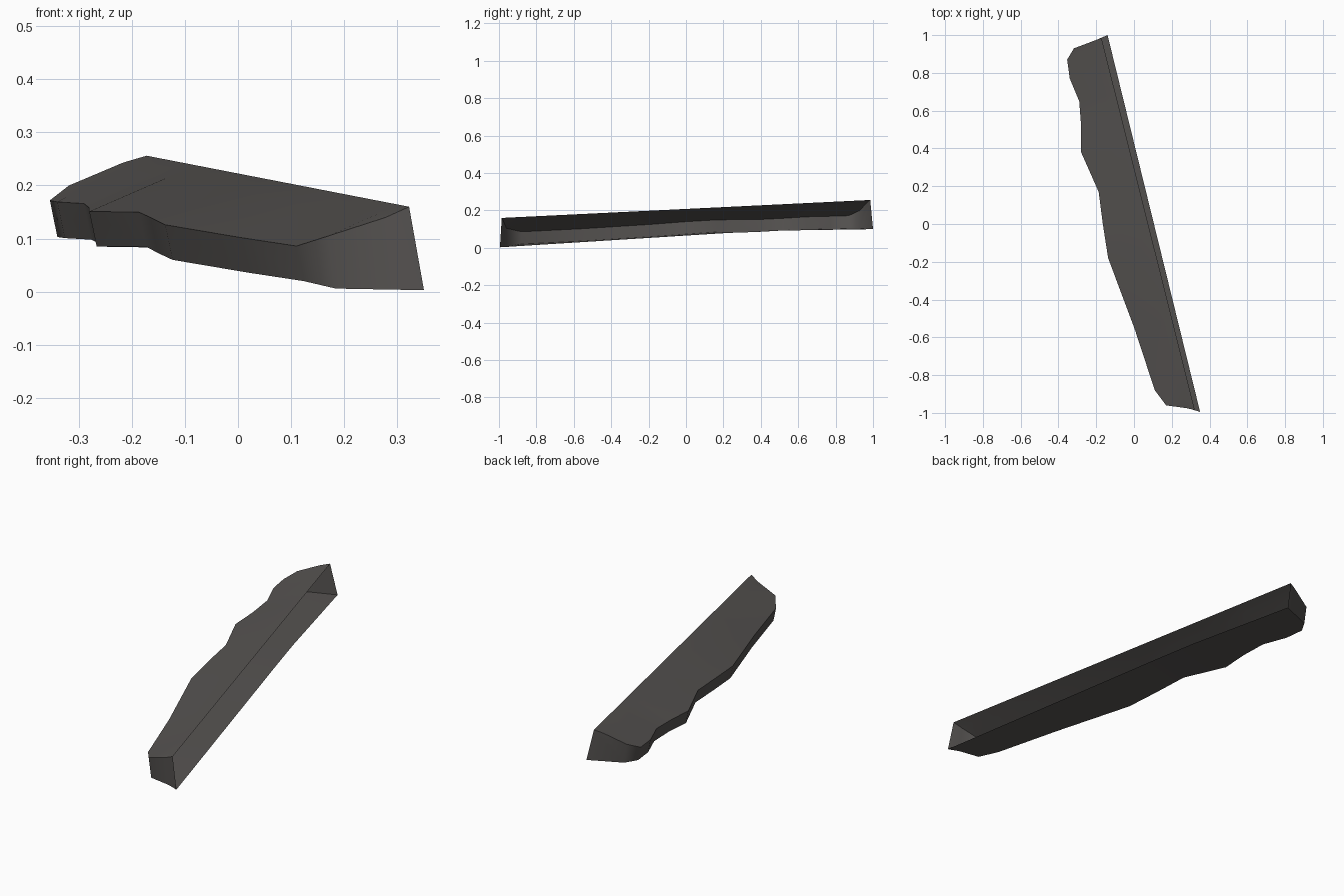
import bpy, bmesh, math
from mathutils import Vector

cube = bpy.data.objects.get("Cube")
if cube:
    bpy.data.objects.remove(cube, do_unlink=True)

mat = bpy.data.materials.new("dark stone")
mat.use_nodes = True
colour = (0.09, 0.084, 0.08, 1)
mat.diffuse_color = colour
bsdf = mat.node_tree.nodes["Principled BSDF"]
bsdf.inputs["Base Color"].default_value = colour
bsdf.inputs["Roughness"].default_value = 0.9

# Straight open side: ends of its upper and lower rims
top_a, top_b = Vector((0.322, -0.985, 0.16)), Vector((-0.172, 0.985, 0.256))
low_a, low_b = Vector((0.35, -0.995, 0.003)), Vector((-0.14, 1.0, 0.1))

# Ragged side, front to back: x, y, lower z, upper z
ragged = [
    (0.278, -0.975, 0.004, 0.14),
    (0.17, -0.96, 0.006, 0.105),
    (0.11, -0.88, 0.02, 0.086),
    (0.005, -0.56, 0.036, 0.102),
    (-0.137, -0.18, 0.06, 0.126),
    (-0.165, 0.0, 0.073, 0.14),
    (-0.187, 0.17, 0.085, 0.15),
    (-0.28, 0.38, 0.085, 0.151),
    (-0.28, 0.52, 0.093, 0.158),
    (-0.29, 0.65, 0.098, 0.166),
    (-0.34, 0.77, 0.101, 0.169),
    (-0.354, 0.87, 0.103, 0.172),
    (-0.318, 0.93, 0.103, 0.2),
]


def section(i):
    """Points round the open C-shaped section, lower rim to upper rim."""
    x, y, z_low, z_top = ragged[i]
    along = low_b - low_a
    t = (Vector((x, y, 0.05)) - low_a).dot(along) / along.length_squared
    t = 0 if i == 0 else 1 if i == len(ragged) - 1 else t
    low = low_a.lerp(low_b, t)
    low.z += 0.02 * min(t / 0.7, (1 - t) / 0.3)
    top = top_a.lerp(top_b, t)
    left_low = Vector((x + 0.014, y, z_low))
    left_top = Vector((x, y, z_top))
    crease = top.lerp(left_top, 0.3) + Vector((0, 0, 0.004 * t))
    return [low, left_low, left_top, crease, top]


# Shell skinned between sections, open along the straight side
bm = bmesh.new()
rows = [[bm.verts.new(p) for p in section(i)] for i in range(len(ragged))]
for a, b in zip(rows, rows[1:]):
    for j in range(len(a) - 1):
        bm.faces.new((a[j], a[j + 1], b[j + 1], b[j]))
# End caps
bm.faces.new(list(reversed(rows[0])))
bm.faces.new(rows[-1])
bmesh.ops.recalc_face_normals(bm, faces=bm.faces)
bm.faces.ensure_lookup_table()
bm.normal_update()
top_face = bm.faces[4 * 5 + 3]
if top_face.normal.z < 0:
    bmesh.ops.reverse_faces(bm, faces=bm.faces)
mesh = bpy.data.meshes.new("rock_ledge")
bm.to_mesh(mesh)
bm.free()
mesh.materials.append(mat)

ledge = bpy.data.objects.new("rock_ledge", mesh)
bpy.context.collection.objects.link(ledge)
bpy.context.view_layer.objects.active = ledge
ledge.select_set(True)
bpy.ops.object.shade_smooth_by_angle(angle=math.radians(65))
